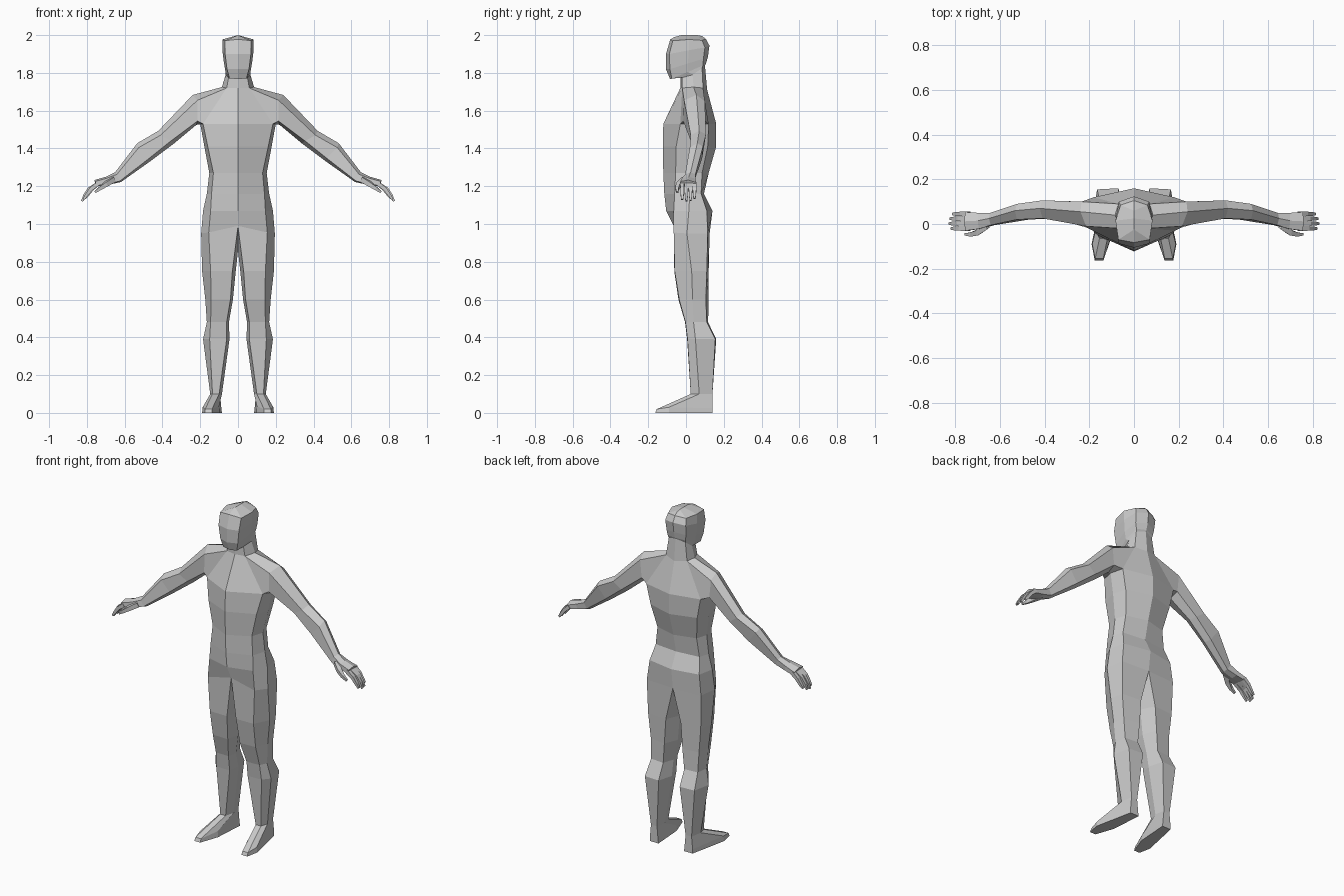
import bpy, bmesh
from mathutils import Vector

grey = bpy.data.materials.new("plain_grey")
grey.diffuse_color = (0.6, 0.6, 0.6, 1)


def ring(bm, pts, z=None):
    """Add one cross-section; z is shared when the points are flat pairs."""
    return [bm.verts.new(p if z is None else (p[0], p[1], z)) for p in pts]


def bridge(bm, a, b, closed=False, skip=()):
    n = len(a)
    for i in range(n if closed else n - 1):
        j = (i + 1) % n
        if i not in skip:
            bm.faces.new((a[i], a[j], b[j], b[i]))


def loft(bm, rings, closed=False):
    for a, b in zip(rings, rings[1:]):
        bridge(bm, a, b, closed)


def finish(bm, name):
    """Make a flat-shaded object mirrored across x = 0."""
    bmesh.ops.remove_doubles(bm, verts=bm.verts, dist=0.0005)
    bmesh.ops.recalc_face_normals(bm, faces=bm.faces)
    me = bpy.data.meshes.new(name)
    bm.to_mesh(me)
    bm.free()
    me.materials.append(grey)
    ob = bpy.data.objects.new(name, me)
    bpy.context.collection.objects.link(ob)
    mod = ob.modifiers.new("mirror", 'MIRROR')
    mod.use_clip = True
    mod.merge_threshold = 0.001
    return ob


bm = bmesh.new()

# Torso half-sections: front centre, front side, side, back side, back centre
hip = ring(bm, [(0, -.065, .99), (.155, -.065, .955), (.195, .005, .95),
                (.18, .115, .95), (0, .125, .95)])
pelvis = ring(bm, [(0, -.105), (.145, -.065), (.185, .015), (.165, .11), (0, .14)], 1.07)
belly = ring(bm, [(0, -.115), (.14, -.06), (.165, .02), (.145, .08), (0, .095)], 1.16)
waist = ring(bm, [(0, -.12), (.13, -.055), (.152, .02), (.13, .085), (0, .12)], 1.27)
ribs = ring(bm, [(0, -.123), (.16, -.052), (.178, .035), (.155, .115), (0, .16)], 1.41)
chest = ring(bm, [(0, -.12), (.185, -.03), (.2, .04), (.18, .12), (0, .16)], 1.53)
collar = ring(bm, [(0, -.03, 1.72), (.06, -.02, 1.72), (.085, .04, 1.725),
                   (.07, .09, 1.72), (0, .112, 1.71)])
loft(bm, [hip, pelvis, belly, waist, ribs, chest])
bridge(bm, chest, collar, skip=(1, 2))      # arm socket stays open

# Neck and head
neck = ring(bm, [(0, -.03, 1.775), (.05, -.02, 1.775), (.065, .035, 1.79),
                 (.055, .085, 1.825), (0, .1, 1.84)])
jaw = ring(bm, [(0, -.085, 1.768), (.045, -.075, 1.77), (.066, .01, 1.805),
                (.058, .09, 1.84), (0, .105, 1.847)])
cheek = ring(bm, [(0, -.106, 1.82), (.058, -.085, 1.82), (.074, .01, 1.85),
                  (.065, .092, 1.875), (0, .116, 1.885)])
brow = ring(bm, [(0, -.106, 1.9), (.068, -.088, 1.9), (.083, .015, 1.92),
                 (.068, .1, 1.935), (0, .124, 1.945)])
forehead = ring(bm, [(0, -.083, 1.978), (.07, -.07, 1.97), (.083, .015, 1.977),
                     (.06, .085, 1.972), (0, .105, 1.98)])
crown = ring(bm, [(0, -.06, 1.99), (0, -.025, 2), (0, .025, 2), (0, .06, 2), (0, .085, 1.995)])
loft(bm, [collar, neck, jaw, cheek, brow, forehead, crown])

# Leg sections: front inner, front outer, side, back outer, back inner, inner
crotch = bm.verts.new((0, .035, .86))
leg = [hip + [crotch]]
for z, pts in (
    (.75, [(.03, -.062), (.145, -.06), (.19, .03), (.175, .11), (.05, .12), (.012, .04)]),
    (.6, [(.04, -.04), (.142, -.036), (.173, .035), (.16, .105), (.06, .12), (.027, .04)]),
    (.48, [(.06, -.005), (.145, -.003), (.165, .04), (.155, .11), (.07, .117), (.048, .05)]),
    (.39, [(.06, .006), (.15, .008), (.185, .05), (.165, .155), (.07, .16), (.045, .07)]),
    (.1, [(.1, .025), (.135, .025), (.147, .07), (.135, .14), (.095, .14), (.085, .08)]),
):
    leg.append(ring(bm, pts, z))
# Foot
leg.append(ring(bm, [(.138, -.155, .02), (.174, -.155, .02), (.187, -.09, .03),
                     (.142, .14, .025), (.088, .14, .025), (.1, -.05, .035)]))
leg.append(ring(bm, [(.137, -.163), (.176, -.163), (.19, -.09), (.142, .14),
                     (.085, .14), (.098, -.05)], 0))
loft(bm, leg, True)
bm.faces.new(leg[-1])

# Arm sections: front low, bottom, back low, back high, top, front high
arm = [[chest[1], chest[2], chest[3], collar[3], collar[2], collar[1]]]
for pts in (
    [(.215, -.015, 1.545), (.22, .045, 1.525), (.225, .1, 1.545),
     (.235, .1, 1.65), (.24, .055, 1.683), (.215, -.01, 1.655)],
    [(.355, .025, 1.44), (.34, .065, 1.425), (.36, .1, 1.437),
     (.41, .106, 1.475), (.422, .07, 1.493), (.41, .025, 1.47)],
    [(.47, .02, 1.348), (.46, .05, 1.335), (.475, .085, 1.345),
     (.525, .09, 1.41), (.533, .06, 1.428), (.525, .02, 1.405)],
    [(.625, -.005, 1.228), (.62, .02, 1.222), (.627, .045, 1.23),
     (.645, .05, 1.263), (.65, .025, 1.275), (.642, -.005, 1.262)],
    [(.685, -.022, 1.212), (.685, .015, 1.208), (.688, .048, 1.213),
     (.698, .05, 1.24), (.7, .015, 1.25), (.696, -.022, 1.242)],
    [(.747, -.03, 1.203), (.747, .012, 1.203), (.747, .053, 1.2),
     (.757, .053, 1.22), (.76, .012, 1.233), (.757, -.03, 1.225)],
):
    arm.append(ring(bm, pts))
loft(bm, arm, True)
bm.faces.new(arm[-1])
finish(bm, "body")


# Fingers and thumb: tapered square tubes along a bent path
def digit(bm, path, radii):
    path = [Vector(p) for p in path]
    rings = []
    for i, (p, r) in enumerate(zip(path, radii)):
        d = (path[min(i + 1, len(path) - 1)] - path[max(i - 1, 0)]).normalized()
        side = d.cross(Vector((0, 0, 1))).normalized()
        up = side.cross(d)
        rings.append(ring(bm, [p + side * r * a + up * r * b
                               for a, b in ((1, 1), (1, -1), (-1, -1), (-1, 1))]))
    loft(bm, rings, True)
    bm.faces.new(rings[0])
    bm.faces.new(rings[-1])


bm = bmesh.new()
for y, reach in ((-.02, -.008), (.002, 0), (.024, -.003), (.045, -.014)):
    digit(bm, [(.74, y, 1.214), (.787 + reach, y, 1.185), (.811 + reach, y, 1.152),
               (.826 + reach, y, 1.121 - reach)], (.011, .010, .008, .005))
digit(bm, [(.66, -.008, 1.235), (.7, -.038, 1.21), (.73, -.047, 1.188),
           (.757, -.046, 1.168)], (.014, .012, .009, .005))
finish(bm, "fingers")
